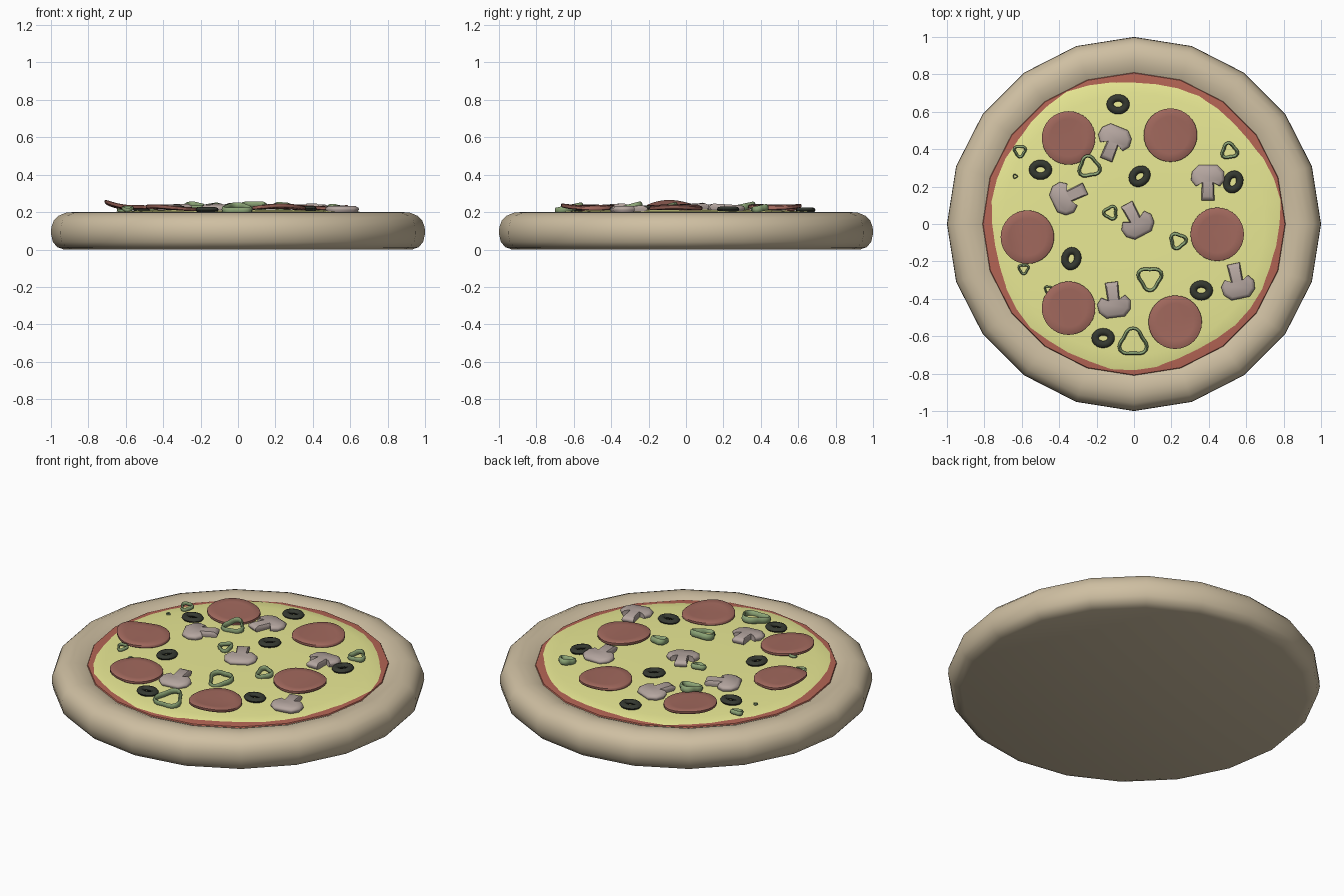
import bpy, bmesh, math, random
from mathutils import Matrix, Vector

if "Cube" in bpy.data.objects:
    bpy.data.objects.remove(bpy.data.objects["Cube"])
random.seed(4)
TAU = 2 * math.pi


def mat(name, c):
    m = bpy.data.materials.new(name)
    m.diffuse_color = (*c, 1)
    m.use_nodes = True
    m.node_tree.nodes["Principled BSDF"].inputs["Base Color"].default_value = m.diffuse_color
    return m


CRUST = mat("crust", (0.62, 0.52, 0.36))
SAUCE = mat("sauce", (0.46, 0.13, 0.09))
CHEESE = mat("cheese", (0.82, 0.82, 0.30))
MEAT = mat("meat", (0.36, 0.14, 0.11))
SHROOM = mat("mushroom", (0.46, 0.38, 0.35))
OLIVE = mat("olive", (0.035, 0.04, 0.03))
PEPPER = mat("pepper", (0.26, 0.37, 0.18))


def finish(name, bm, m, angle=50):
    bmesh.ops.recalc_face_normals(bm, faces=bm.faces)
    me = bpy.data.meshes.new(name)
    bm.to_mesh(me)
    bm.free()
    me.materials.append(m)
    ob = bpy.data.objects.new(name, me)
    bpy.context.collection.objects.link(ob)
    bpy.context.view_layer.objects.active = ob
    ob.select_set(True)
    bpy.ops.object.shade_smooth_by_angle(angle=math.radians(angle))
    ob.select_set(False)
    return ob


def lathe(profile, n, wobble=lambda a, r: 1.0):
    """Rings of (radius, z), both ends closed."""
    bm = bmesh.new()
    rings = [[bm.verts.new((r * wobble(TAU * i / n, r) * math.cos(TAU * i / n),
                            r * wobble(TAU * i / n, r) * math.sin(TAU * i / n), z))
              for i in range(n)] for r, z in profile]
    for p, q in zip(rings, rings[1:]):
        for i in range(n):
            j = (i + 1) % n
            bm.faces.new((p[i], p[j], q[j], q[i]))
    bm.faces.new(rings[0])
    bm.faces.new(rings[-1])
    return bm


def tube_ring(path, width, height):
    """Closed elliptical tube around a flat loop of points."""
    bm = bmesh.new()
    n, k = len(path), 8
    rows = []
    for i in range(n):
        t = (path[(i + 1) % n] - path[i - 1]).normalized()
        out = Vector((t.y, -t.x, 0))
        rows.append([bm.verts.new(path[i] + out * width * math.cos(TAU * j / k)
                                  + Vector((0, 0, height * math.sin(TAU * j / k)))) for j in range(k)])
    for i in range(n):
        p, q = rows[i], rows[(i + 1) % n]
        for j in range(k):
            bm.faces.new((p[j], p[(j + 1) % k], q[(j + 1) % k], q[j]))
    return bm


def cheese_z(x, y):
    return 0.212 - 0.022 * (math.hypot(x, y) / 0.78) ** 4


# Dough base with rounded rim
finish("crust", lathe([(0.93, 0), (0.965, 0.012), (0.99, 0.04), (1.0, 0.085), (0.998, 0.12),
                       (0.985, 0.155), (0.96, 0.18), (0.92, 0.197), (0.88, 0.2), (0.84, 0.194),
                       (0.80, 0.178), (0.77, 0.16)], 20), CRUST)

# Sauce and cheese layers
finish("sauce", lathe([(0.78, 0.165), (0.812, 0.178), (0.807, 0.188), (0.77, 0.192)], 20), SAUCE)


def melt(a, r):
    return 1 + (0.012 * math.sin(3 * a + 1.2) + 0.01 * math.sin(7 * a)) * (r > 0.7)


finish("cheese", lathe([(0.77, 0.175), (0.782, 0.187)] +
                       [(r, cheese_z(r, 0) + 0.001) for r in (0.765, 0.7, 0.6, 0.45, 0.25, 0.05)],
                       40, melt), CHEESE)

# Pepperoni slices; the last value curls the outer edge up
for x, y, curl in [(-0.35, 0.46, 0.1), (0.195, 0.475, 0.1), (-0.57, -0.07, 0.9),
                   (0.445, -0.055, 0.1), (-0.35, -0.45, 0.1), (0.22, -0.525, 0.25)]:
    bm = lathe([(0.05, 0), (0.1, 0), (0.138, 0), (0.143, 0.004), (0.143, 0.016),
                (0.138, 0.02), (0.1, 0.02), (0.05, 0.02)], 32)
    out = Vector((x, y, 0)).normalized()
    for v in bm.verts:
        d = v.co.x * out.x + v.co.y * out.y
        v.co.z += curl * max(d, 0) ** 2 * 2.2 + 0.006 * math.sin(14 * v.co.x + 9 * x)
        v.co += Vector((x, y, cheese_z(x, y) + 0.006))
    finish("pepperoni", bm, MEAT)

# Olive rings, given as x, y, long-axis angle
for x, y, a in [(-0.085, 0.64, 0), (-0.5, 0.29, 0), (0.03, 0.255, 40), (0.53, 0.225, 65),
                (-0.335, -0.185, 75), (0.36, -0.355, 0), (-0.165, -0.61, 0)]:
    bm = tube_ring([Vector((0.043 * math.cos(TAU * i / 20), 0.034 * math.sin(TAU * i / 20), 0))
                    for i in range(20)], 0.019, 0.014)
    bm.transform(Matrix.Translation((x, y, cheese_z(x, y) + 0.01)) @ Matrix.Rotation(math.radians(a), 4, 'Z'))
    finish("olive_ring", bm, OLIVE)

# Mushroom slices: half outline mirrored, domed edges; angle turns the cap from +y
HALF = [(0.035, -0.105), (0.032, -0.01), (0.065, -0.028), (0.09, 0.005), (0.085, 0.05), (0.05, 0.085)]
OUTLINE = HALF + [(-x, y) for x, y in reversed(HALF)]
for x, y, a in [(-0.11, 0.44, -22), (0.395, 0.23, 0), (-0.355, 0.145, 115),
                (0.01, 0.015, 208), (-0.108, -0.415, 187), (0.553, -0.315, 192)]:
    bm = bmesh.new()
    rows = [[bm.verts.new((px * s, py * s, z)) for px, py in OUTLINE]
            for s, z in ((0.9, -0.012), (1, 0.003), (0.98, 0.012), (0.8, 0.022))]
    n = len(OUTLINE)
    for p, q in zip(rows, rows[1:]):
        for i in range(n):
            bm.faces.new((p[i], p[(i + 1) % n], q[(i + 1) % n], q[i]))
    bm.faces.new(rows[0])
    bm.faces.new(rows[-1])
    tilt = Matrix.Rotation(random.uniform(-0.08, 0.08), 4, 'X')
    bm.transform(Matrix.Translation((x, y, cheese_z(x, y) + 0.009)) @ Matrix.Rotation(math.radians(a), 4, 'Z') @ tilt)
    finish("mushroom_slice", bm, SHROOM)

# Pepper rings: rounded three-lobed loops, as x, y, radius, turn, tilt
for x, y, r, a, tilt in [(-0.61, 0.39, 0.028, 30, 15), (-0.635, 0.255, 0.01, 0, 0),
                         (-0.24, 0.305, 0.052, 100, 12), (0.51, 0.39, 0.038, 100, 12),
                         (-0.125, 0.06, 0.032, 60, 15), (0.235, -0.09, 0.038, 130, 15),
                         (0.085, -0.29, 0.058, 30, 15), (-0.005, -0.635, 0.068, 90, 12),
                         (-0.59, -0.24, 0.024, 30, 15), (-0.458, -0.35, 0.018, 20, 15)]:
    loop = []
    for i in range(24):
        t = TAU * i / 24
        rr = r * (1 + 0.17 * math.cos(3 * t))
        loop.append(Vector((rr * math.cos(t), rr * math.sin(t), 0)))
    bm = tube_ring(loop, min(0.009, r * 0.25), min(0.018, r * 0.45))
    bm.transform(Matrix.Translation((x, y, cheese_z(x, y) + 0.016)) @ Matrix.Rotation(math.radians(tilt), 4, 'X')
                 @ Matrix.Rotation(math.radians(a), 4, 'Z'))
    finish("pepper_ring", bm, PEPPER)
